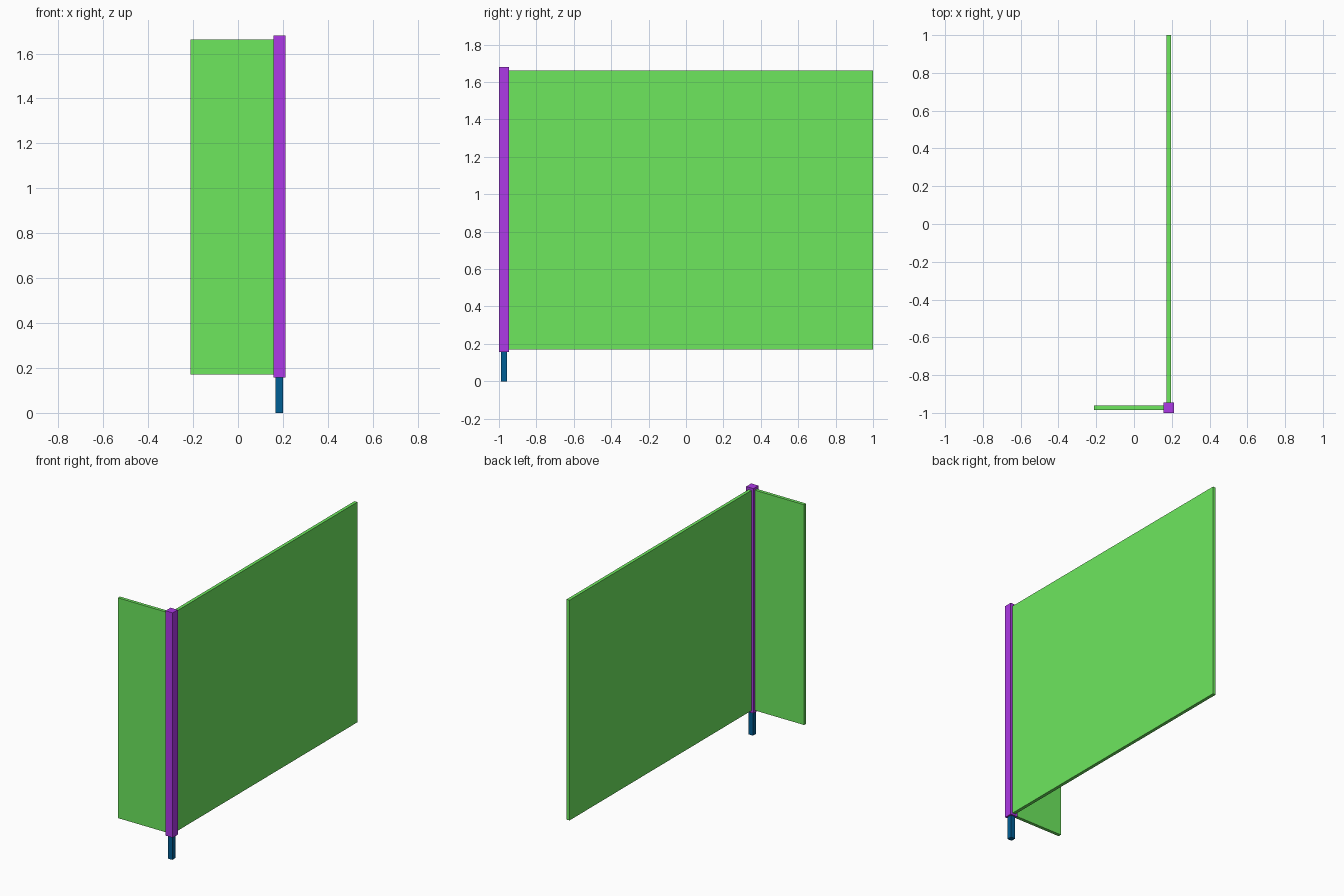
import bpy

default_cube = bpy.data.objects.get("Cube")
if default_cube:
    bpy.data.objects.remove(default_cube, do_unlink=True)


def make_material(name, rgb):
    color = (*rgb, 1.0)
    mat = bpy.data.materials.new(name)
    mat.use_nodes = True
    mat.diffuse_color = color
    for node in mat.node_tree.nodes:
        if node.type == 'BSDF_PRINCIPLED':
            node.inputs["Base Color"].default_value = color
    return mat


def box(name, low, high, mat):
    """Axis-aligned box between two opposite corners."""
    center = [(a + b) / 2 for a, b in zip(low, high)]
    bpy.ops.mesh.primitive_cube_add(size=1, location=center)
    obj = bpy.context.object
    obj.name = name
    obj.scale = [b - a for a, b in zip(low, high)]
    bpy.ops.object.transform_apply(location=False, rotation=False, scale=True)
    obj.data.materials.append(mat)
    return obj


green = make_material("bright green", (0.165, 0.86, 0.12))
purple = make_material("vivid purple", (0.46, 0.045, 0.87))
blue = make_material("deep blue", (0.0, 0.112, 0.3))

# Corner post axis and half thicknesses
px, py = 0.184, -0.973
post, foot, panel = 0.027, 0.017, 0.011
panel_bottom, panel_top = 0.171, 1.663

# Square post standing on a narrower foot
box("corner_post", (px - post, py - post, 0.157), (px + post, py + post, 1.68), purple)
box("post_foot", (px - foot, py - foot, 0), (px + foot, py + foot, 0.157), blue)

# Two thin panels meeting at the post
box("long_panel", (px - panel, py + post, panel_bottom),
    (px + panel, 1.0, panel_top), green)
box("short_panel", (-0.211, py - panel, panel_bottom),
    (px - post, py + panel, panel_top), green)
